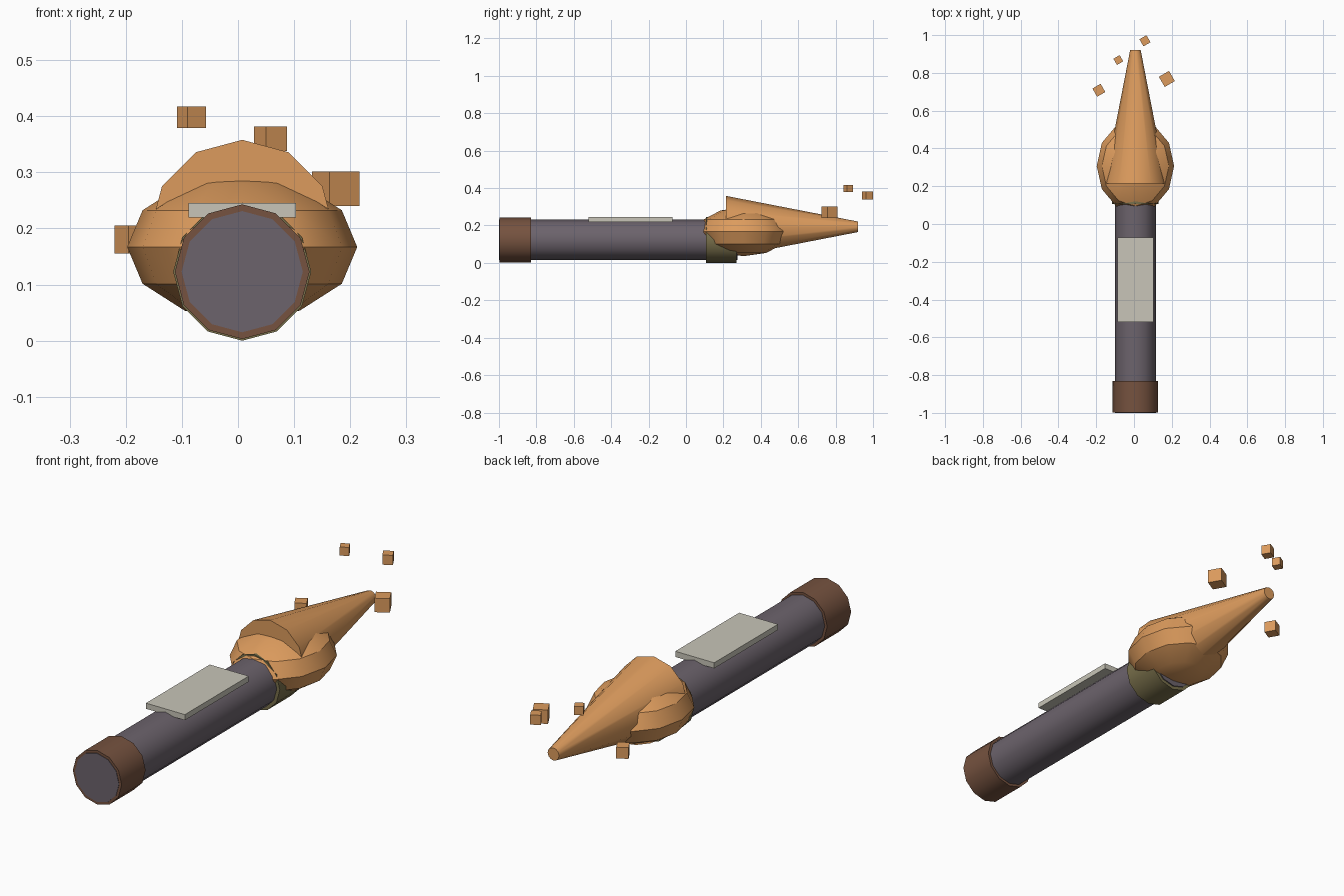
import bpy
from math import radians, pi

if "Cube" in bpy.data.objects:
    bpy.data.objects.remove(bpy.data.objects["Cube"])

CX = 0.0075  # shared axis of the torch


def material(name, color):
    m = bpy.data.materials.new(name)
    m.use_nodes = True
    rgba = (*color, 1.0)
    m.diffuse_color = rgba
    m.node_tree.nodes["Principled BSDF"].inputs["Base Color"].default_value = rgba
    return m


wood = material("dark grey wood", (0.15, 0.125, 0.15))
leather = material("brown leather", (0.18, 0.085, 0.05))
brass = material("olive brass", (0.19, 0.16, 0.07))
cloth = material("pale cloth", (0.58, 0.56, 0.48))
fire = material("orange flame", (0.72, 0.33, 0.11))


def finish(name, mat, smooth=None):
    ob = bpy.context.object
    ob.name = name
    ob.data.materials.append(mat)
    bpy.ops.object.transform_apply(location=False, rotation=True, scale=True)
    if smooth:
        bpy.ops.object.shade_smooth_by_angle(angle=radians(smooth))
    return ob


def rod(name, mat, y0, y1, z, r0, r1, smooth=None):
    """Twelve-sided cylinder or cone along y, with a corner at the top."""
    bpy.ops.mesh.primitive_cone_add(
        vertices=12, radius1=r0, radius2=r1, depth=y1 - y0,
        location=(CX, (y0 + y1) / 2, z), rotation=(-pi / 2, 0, 0))
    return finish(name, mat, smooth)


def block(name, mat, loc, size, turn=0):
    bpy.ops.mesh.primitive_cube_add(size=1, location=loc, rotation=(0, 0, radians(turn)))
    bpy.context.object.scale = size
    return finish(name, mat)


# Handle, end cap and collar
rod("handle", wood, -1.0, 0.275, 0.123, 0.108, 0.108, 32)
rod("end_cap", leather, -0.998, -0.83, 0.123, 0.12, 0.12, 32)
rod("collar", brass, 0.107, 0.27, 0.123, 0.123, 0.123, 32)

# Flat wrap lying on the handle
block("wrap_plate", cloth, (CX, -0.296, 0.2325), (0.191, 0.448, 0.025))

# Flame: squashed ball with a tapering tongue
bpy.ops.mesh.primitive_uv_sphere_add(segments=12, ring_count=6, radius=1,
                                     location=(CX, 0.307, 0.167))
bpy.context.object.scale = (0.205, 0.245, 0.131)
finish("flame_ball", fire, 32)
rod("flame_tongue", fire, 0.215, 0.92, 0.193, 0.165, 0.028, 32)

# Sparks drifting off the tip
sparks = [((-0.186, 0.708, 0.18), 0.05), ((-0.083, 0.868, 0.398), 0.038),
          ((0.058, 0.97, 0.36), 0.043), ((0.174, 0.768, 0.271), 0.062)]
for i, (loc, s) in enumerate(sparks):
    block(f"spark_{i + 1}", fire, loc, (s, s, s), 30)
